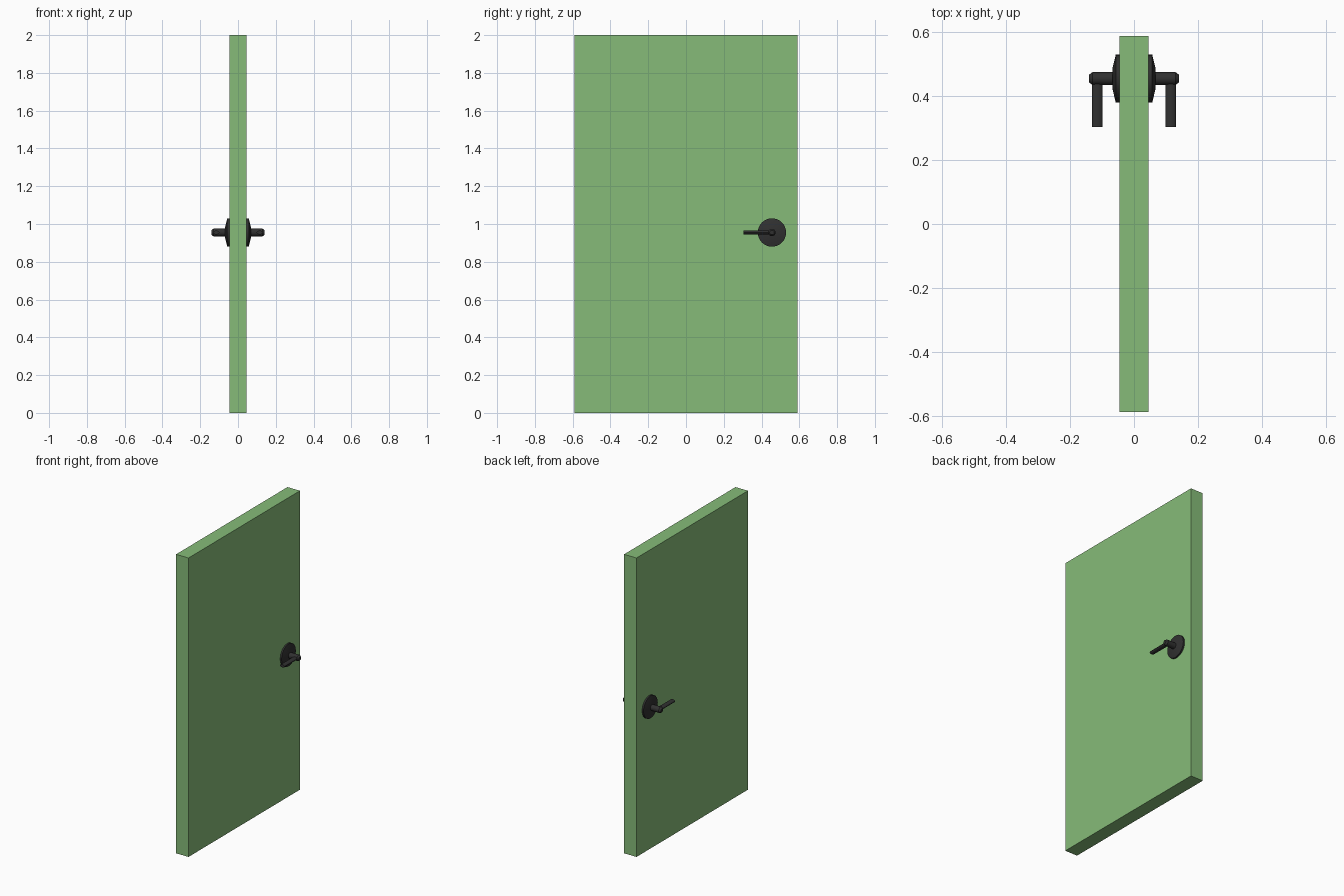
import bpy, bmesh, math

if "Cube" in bpy.data.objects:
    bpy.data.objects.remove(bpy.data.objects["Cube"])

HANDLE_Y, HANDLE_Z = 0.455, 0.955
HALF_T = 0.046


def material(name, color):
    m = bpy.data.materials.new(name)
    m.diffuse_color = color
    m.use_nodes = True
    m.node_tree.nodes["Principled BSDF"].inputs["Base Color"].default_value = m.diffuse_color
    return m


green = material("green_paint", (0.24, 0.5, 0.19, 1))
dark = material("dark_metal", (0.03, 0.03, 0.03, 1))


def finish(bm, name, mat, smooth=False):
    bmesh.ops.recalc_face_normals(bm, faces=bm.faces)
    mesh = bpy.data.meshes.new(name)
    bm.to_mesh(mesh)
    bm.free()
    mesh.materials.append(mat)
    obj = bpy.data.objects.new(name, mesh)
    bpy.context.collection.objects.link(obj)
    if smooth:
        bpy.ops.object.select_all(action='DESELECT')
        obj.select_set(True)
        bpy.context.view_layer.objects.active = obj
        bpy.ops.object.shade_smooth_by_angle(angle=math.radians(30))
    return obj


def loft(name, rings, mat, smooth=False):
    """Skin equal-sized rings of points and cap both ends."""
    bm = bmesh.new()
    loops = [[bm.verts.new(p) for p in ring] for ring in rings]
    n = len(loops[0])
    for a, b in zip(loops, loops[1:]):
        for i in range(n):
            j = (i + 1) % n
            bm.faces.new((a[i], a[j], b[j], b[i]))
    bm.faces.new(loops[0])
    bm.faces.new(loops[-1])
    return finish(bm, name, mat, smooth)


def turned(name, profile, sides, sign):
    """Round part along x from (distance, radius) pairs."""
    rings = [[(sign * x,
               HANDLE_Y + r * math.cos(2 * math.pi * i / sides),
               HANDLE_Z + r * math.sin(2 * math.pi * i / sides))
              for i in range(sides)] for x, r in profile]
    return loft(name, rings, dark, True)


# door panel
bm = bmesh.new()
bmesh.ops.create_cube(bm, size=1)
bmesh.ops.scale(bm, vec=(2 * HALF_T, 1.178, 2), verts=bm.verts)
bmesh.ops.translate(bm, vec=(0, 0, 1), verts=bm.verts)
finish(bm, "door_panel", green)

# handle set on each face: backplate, spindle and lever
for side, s in (("right", 1), ("left", -1)):
    turned("backplate_" + side,
           [(HALF_T - 0.002, 0.075), (0.057, 0.075), (0.068, 0.03)], 32, s)
    turned("spindle_" + side,
           [(0.06, 0.02), (0.13, 0.02), (0.141, 0.012)], 16, s)
    section = [(math.cos(2 * math.pi * i / 16) * 0.017,
                math.sin(2 * math.pi * i / 16) * 0.01) for i in range(16)]
    loft("lever_" + side,
         [[(s * 0.115 + u, y, HANDLE_Z + v) for u, v in section]
          for y in (HANDLE_Y, 0.304)], dark, True)
